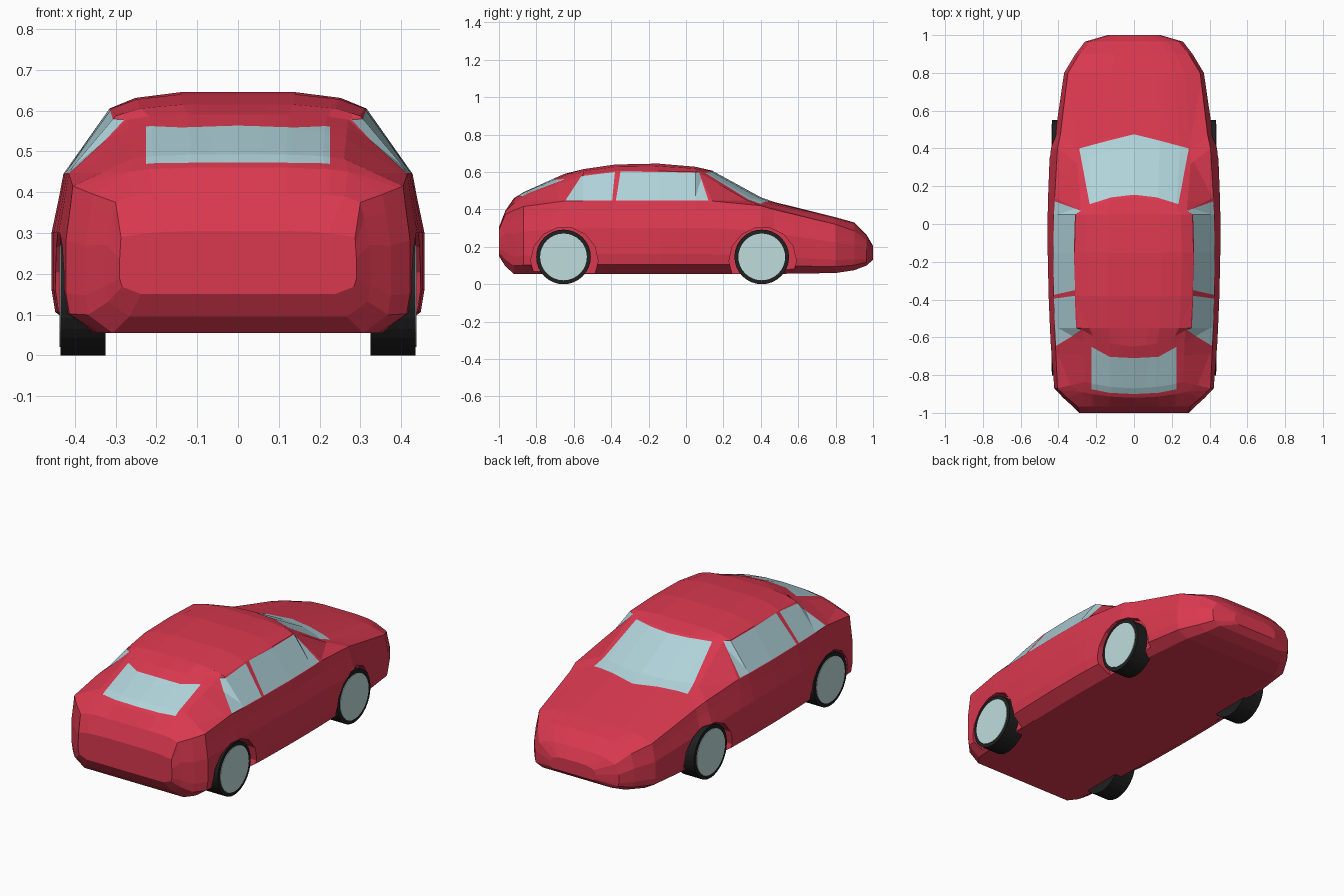
import bpy, bmesh, math
from mathutils import Vector, Matrix

if "Cube" in bpy.data.objects:
    bpy.data.objects.remove(bpy.data.objects["Cube"])


def material(name, rgb):
    m = bpy.data.materials.new(name)
    m.diffuse_color = (*rgb, 1)
    m.use_nodes = True
    m.node_tree.nodes["Principled BSDF"].inputs["Base Color"].default_value = m.diffuse_color
    return m


PAINT = material("paint", (0.70, 0.040, 0.078))
GLASS = material("glass", (0.43, 0.65, 0.70))
RUBBER = material("rubber", (0.014, 0.014, 0.014))
HUB = material("hub", (0.52, 0.72, 0.71))


def make_object(name, bm, *mats):
    bmesh.ops.recalc_face_normals(bm, faces=bm.faces)
    me = bpy.data.meshes.new(name)
    bm.to_mesh(me)
    bm.free()
    for m in mats:
        me.materials.append(m)
    ob = bpy.data.objects.new(name, me)
    bpy.context.collection.objects.link(ob)
    return ob


def disc(name, x0, x1, y, z, r, sides, mat):
    """Cylinder lying along x from x0 to x1."""
    bm = bmesh.new()
    mtx = Matrix.Translation(((x0 + x1) / 2, y, z)) @ Matrix.Rotation(math.pi / 2, 4, 'Y')
    bmesh.ops.create_cone(bm, cap_ends=True, segments=sides, radius1=r, radius2=r,
                          depth=abs(x1 - x0), matrix=mtx)
    return make_object(name, bm, mat)


# Body stations: y, floor z, belt z, roof-edge z, top z, side x, belt x, roof-edge x
STATIONS = [
    (-1.00, .150, .290, .300, .305, .290, .287, .22),
    (-0.965, .095, .375, .390, .395, .325, .300, .26),
    (-0.92, .055, .395, .450, .460, .375, .355, .27),
    (-0.87, .055, .415, .482, .492, .422, .405, .26),
    (-0.65, .055, .445, .578, .590, .440, .415, .27),
    (-0.55, .055, .445, .587, .615, .445, .420, .30),
    (-0.38, .055, .445, .605, .640, .452, .425, .31),
    (-0.15, .055, .445, .605, .645, .457, .428, .315),
    (0.05, .055, .445, .601, .628, .457, .425, .31),
    (0.14, .055, .445, .597, .607, .455, .420, .28),
    (0.40, .055, .420, .452, .465, .445, .405, .30),
    (0.47, .055, .400, .430, .440, .418, .390, .30),
    (0.80, .060, .320, .345, .358, .370, .350, .27),
    (0.90, .075, .285, .315, .330, .310, .290, .22),
    (0.965, .10, .235, .255, .265, .260, .235, .18),
    (1.00, .130, .190, .200, .205, .140, .130, .10),
]
# How strongly the upper section bows in plan around the sloping windows
BOW = {-.92: .4, -.87: .5, -.65: 1.2, .14: -.9, .40: -.9, .47: -.9}


def section(y, zf, zb, zr, zt, w, wb, xr):
    h, k = zb - zf, BOW.get(y, 0)
    low = [(0, zf), (.82 * w, zf), (.98 * w, zf + .13 * h), (w, zf + .27 * h),
           (w, zf + .63 * h), (.35 * w + .65 * wb, zf + .86 * h), (wb, zb)]
    top = [(xr, zr), (.8 * xr, zr + .65 * (zt - zr)), (.45 * xr, zt), (0, zt)]
    return [(x, y, z) for x, z in low] + [(x, y + k * x * x, z) for x, z in top]


# Half body lofted through the stations
body = bmesh.new()
rings = [[body.verts.new(p) for p in section(*s)] for s in STATIONS]
for a, b in zip(rings, rings[1:]):
    for i in range(len(a) - 1):
        body.faces.new((a[i], a[i + 1], b[i + 1], b[i]))
body.faces.new(rings[0])
body.faces.new(rings[-1])
bmesh.ops.recalc_face_normals(body, faces=body.faces)


def glaze(outline, lift, facing):
    """Cut a convex outline into the body along one view direction and make it glass."""
    mid = sum((Vector(p) for p in outline), Vector((0, 0))) / len(outline)
    planes = []
    for p, q in zip(outline, outline[1:] + outline[:1]):
        d = Vector(q) - Vector(p)
        n = Vector((-d.y, d.x)).normalized()
        if n.dot(mid - Vector(p)) < 0:
            n = -n
        planes.append((lift(p), lift(n)))
    for co, no in planes:
        faces = [f for f in body.faces if f.normal.dot(facing) > .25]
        edges = {e for f in faces for e in f.edges}
        verts = {v for f in faces for v in f.verts}
        bmesh.ops.bisect_plane(body, geom=faces + list(edges) + list(verts),
                               dist=1e-5, plane_co=co, plane_no=no)
        body.normal_update()
    for f in body.faces:
        c = f.calc_center_median()
        if f.normal.dot(facing) > .25 and all((c - co).dot(no) > 0 for co, no in planes):
            f.material_index = 1


def from_top(p):
    return Vector((p[0], p[1], 0))


def from_side(p):
    return Vector((0, p[0], p[1]))


UP, OUT = Vector((0, 0, 1)), Vector((1, 0, 0))
# Sloping windows at both ends, in an inner and an outer strip to follow the curve
glaze([(0, .475), (.14, .44), (.12, .141), (0, .155)], from_top, UP)
glaze([(.14, .44), (.29, .40), (.235, .105), (.12, .141)], from_top, UP)
glaze([(0, -.71), (.13, -.703), (.13, -.894), (0, -.90)], from_top, UP)
glaze([(.13, -.703), (.225, -.65), (.225, -.875), (.13, -.894)], from_top, UP)
# Side windows
glaze([(-.375, .447), (.12, .447), (.07, .597), (-.35, .603)], from_side, OUT)
glaze([(-.645, .447), (-.395, .447), (-.38, .60), (-.56, .578)], from_side, OUT)

car = make_object("body", body, PAINT, GLASS)
mirror = car.modifiers.new("mirror", 'MIRROR')
mirror.use_clip = True

# Wheels, hubs and the arches cut around them
for end, y in (("rear", -.655), ("front", .405)):
    for side, s in (("left", -1), ("right", 1)):
        tag = f"{end}_{side}"
        arch = disc(f"arch_cutter_{tag}", s * .37, s * .6, y + .005, .125, .18, 14, PAINT)
        arch.hide_render = True
        arch.display_type = 'WIRE'
        cut = car.modifiers.new("arch", 'BOOLEAN')
        cut.operation = 'DIFFERENCE'
        cut.solver = 'EXACT'
        cut.object = arch
        disc(f"tyre_{tag}", s * .325, s * .435, y, .146, .146, 32, RUBBER)
        disc(f"hub_{tag}", s * .40, s * .438, y, .146, .125, 32, HUB)
